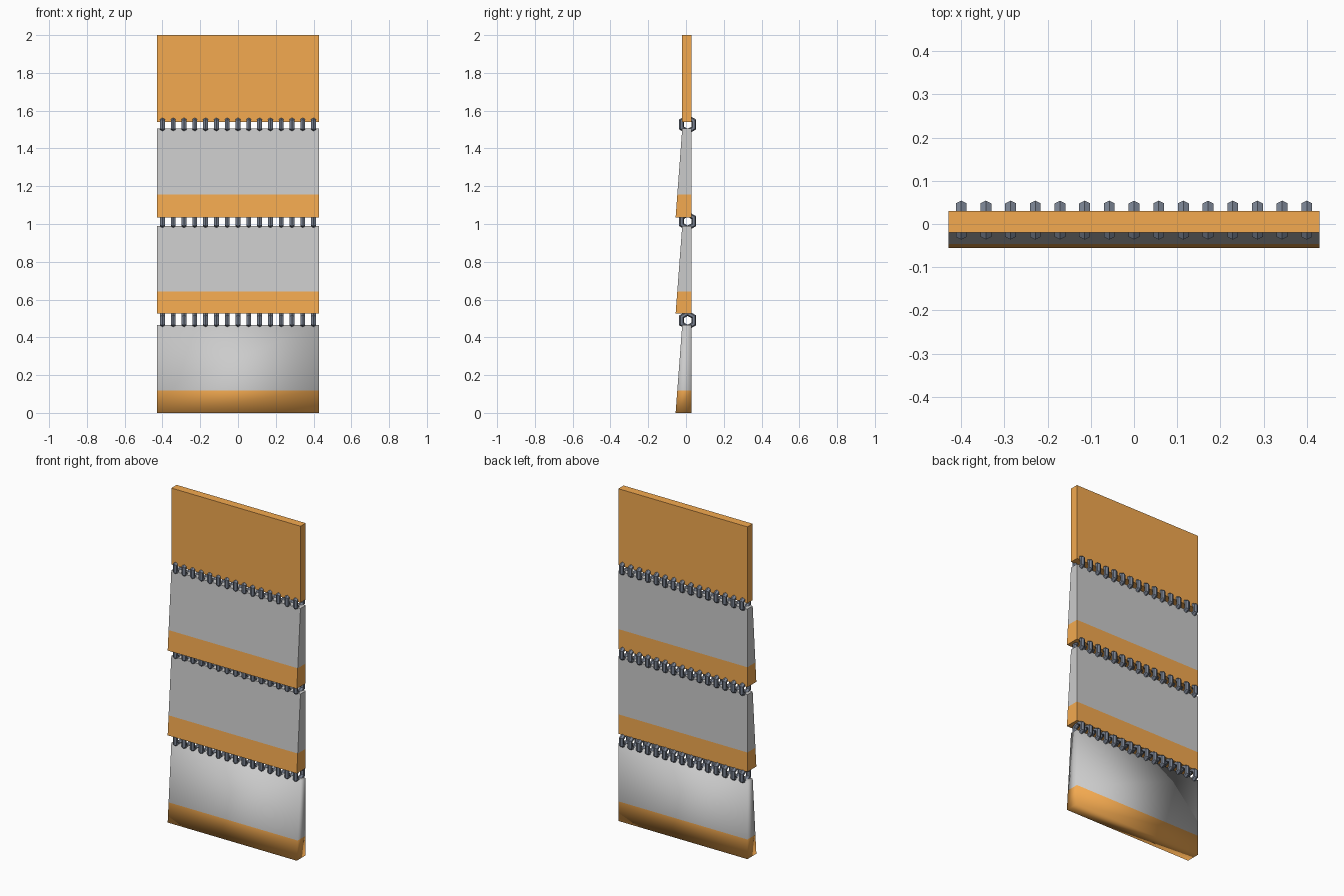
import bpy, bmesh
from math import pi, sin, cos

if "Cube" in bpy.data.objects:
    bpy.data.objects.remove(bpy.data.objects["Cube"])

W = 0.43            # half width of every slat
BACK, FRONT, FLARE = 0.03, -0.02, -0.055


def material(name, rgb):
    m = bpy.data.materials.new(name)
    m.diffuse_color = (*rgb, 1)
    m.use_nodes = True
    m.node_tree.nodes["Principled BSDF"].inputs["Base Color"].default_value = m.diffuse_color
    return m


grey = material("panel_grey", (0.8, 0.8, 0.8))
orange = material("panel_orange", (0.9, 0.4, 0.08))
steel = material("ring_steel", (0.19, 0.22, 0.28))


def add_object(name, bm, mats, smooth=False):
    bmesh.ops.recalc_face_normals(bm, faces=bm.faces)
    me = bpy.data.meshes.new(name)
    for f in bm.faces:
        f.smooth = smooth
    bm.to_mesh(me)
    bm.free()
    for m in mats:
        me.materials.append(m)
    ob = bpy.data.objects.new(name, me)
    bpy.context.collection.objects.link(ob)
    return ob


def slat(name, levels, mats, smooth=False):
    """Stack of rectangular sections (z, front y); one material per band."""
    bm = bmesh.new()
    loops = [[bm.verts.new(p) for p in
              ((-W, y, z), (W, y, z), (W, BACK, z), (-W, BACK, z))]
             for z, y in levels]
    bm.faces.new(loops[0])
    for band, (a, b) in enumerate(zip(loops, loops[1:])):
        for i in range(4):
            j = (i + 1) % 4
            bm.faces.new((a[i], a[j], b[j], b[i])).material_index = band
    bm.faces.new(loops[-1]).material_index = len(mats) - 1
    return add_object(name, bm, mats, smooth)


# Plain top board and three flared slats with an orange lower band
slat("top_board", [(1.54, FRONT), (2.0, FRONT)], [orange])
for name, lo, mid, hi, smooth in (("upper_slat", 1.035, 1.155, 1.505, False),
                                  ("middle_slat", 0.525, 0.642, 0.99, False),
                                  ("bottom_slat", 0.0, 0.118, 0.466, True)):
    y_mid = FLARE + (FRONT - FLARE) * (mid - lo) / (hi - lo)
    slat(name, [(lo, FLARE), (mid, y_mid), (hi, FRONT)], [orange, grey], smooth)


# Rows of hexagonal rings linking the slats
def ring_row(name, z, count=15, span=0.4, R=0.0375, r=0.0145, n=6):
    bm = bmesh.new()
    for k in range(count):
        x = -span + 2 * span * k / (count - 1)
        v = [[bm.verts.new((x + r * sin(b),
                            0.009 + (R + r * cos(b)) * sin(a),
                            z + (R + r * cos(b)) * cos(a)))
              for b in (2 * pi * j / n for j in range(n))]
             for a in (2 * pi * i / n for i in range(n))]
        for i in range(n):
            for j in range(n):
                p, q = (i + 1) % n, (j + 1) % n
                bm.faces.new((v[i][j], v[p][j], v[p][q], v[i][q]))
    return add_object(name, bm, [steel])


for name, z in (("upper_rings", 1.527), ("middle_rings", 1.015), ("lower_rings", 0.49)):
    ring_row(name, z)
